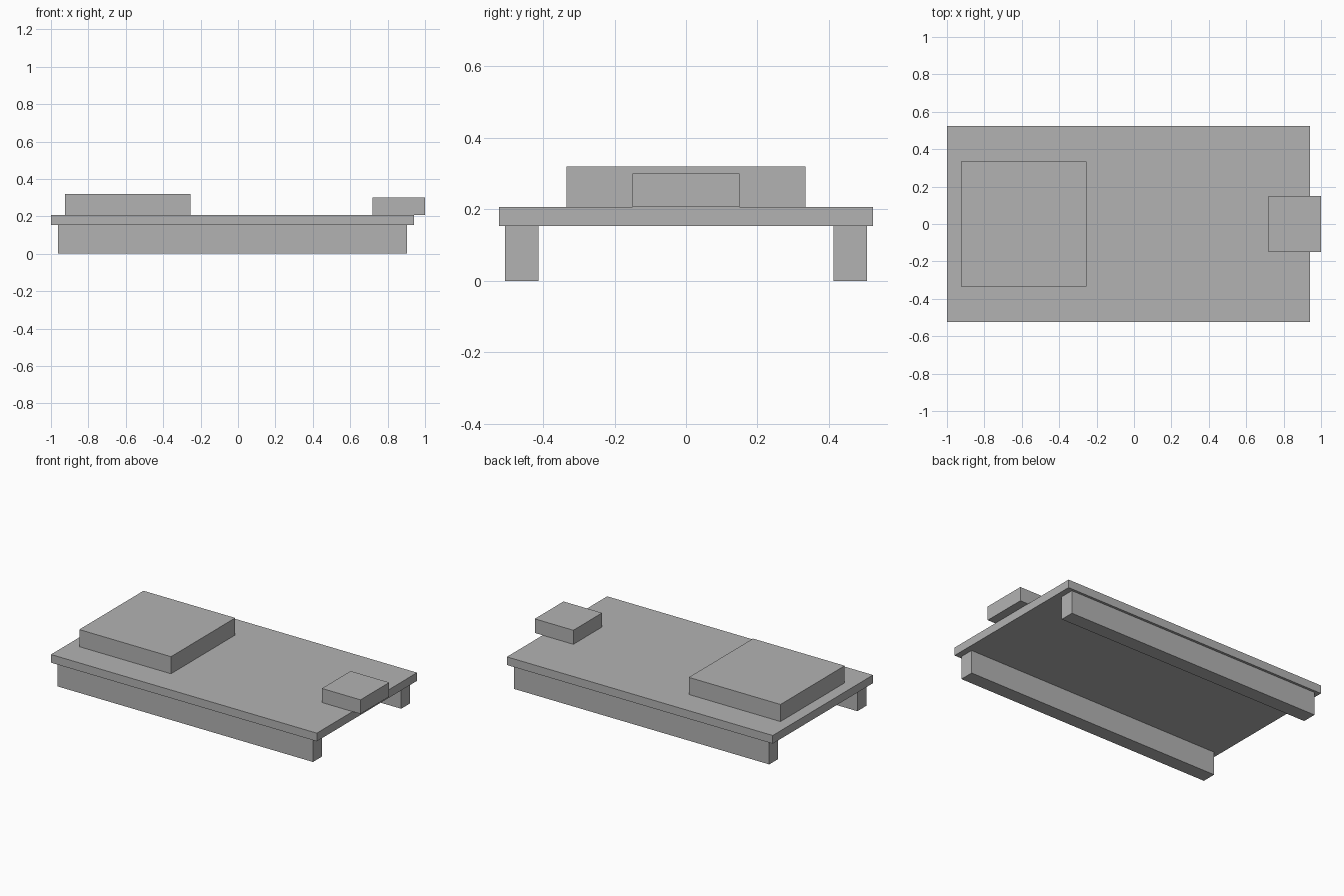
import bpy
import bmesh
from mathutils import Vector

cube = bpy.data.objects.get("Cube")
if cube:
    bpy.data.objects.remove(cube, do_unlink=True)

# Single plain grey finish
GREY = (0.45, 0.45, 0.45, 1)
grey = bpy.data.materials.new("plain grey")
grey.use_nodes = True
grey.diffuse_color = GREY
grey.node_tree.nodes["Principled BSDF"].inputs["Base Color"].default_value = GREY


def box(name, x, y, z):
    """Add a box spanning the given (low, high) ranges, with its origin at its centre."""
    ranges = (x, y, z)
    centre = Vector([(low + high) / 2 for low, high in ranges])
    size = Vector([high - low for low, high in ranges])
    bm = bmesh.new()
    bmesh.ops.create_cube(bm, size=1)
    bmesh.ops.scale(bm, vec=size, verts=bm.verts)
    mesh = bpy.data.meshes.new(name)
    bm.to_mesh(mesh)
    bm.free()
    mesh.materials.append(grey)
    obj = bpy.data.objects.new(name, mesh)
    obj.location = centre
    bpy.context.collection.objects.link(obj)
    return obj


DECK_BOTTOM, DECK_TOP = 0.153, 0.207

# Flat deck
box("deck", (-1, 0.942), (-0.523, 0.523), (DECK_BOTTOM, DECK_TOP))

# Long support rails under both edges
for side, (inner, outer) in (("front", (-0.507, -0.413)), ("back", (0.413, 0.507))):
    box(side + "_rail", (-0.963, 0.903), (inner, outer), (0, DECK_BOTTOM))

# Raised blocks on the deck
box("large_block", (-0.925, -0.255), (-0.335, 0.335), (DECK_TOP, 0.32))
box("small_block", (0.718, 1), (-0.15, 0.15), (DECK_TOP, 0.3))
